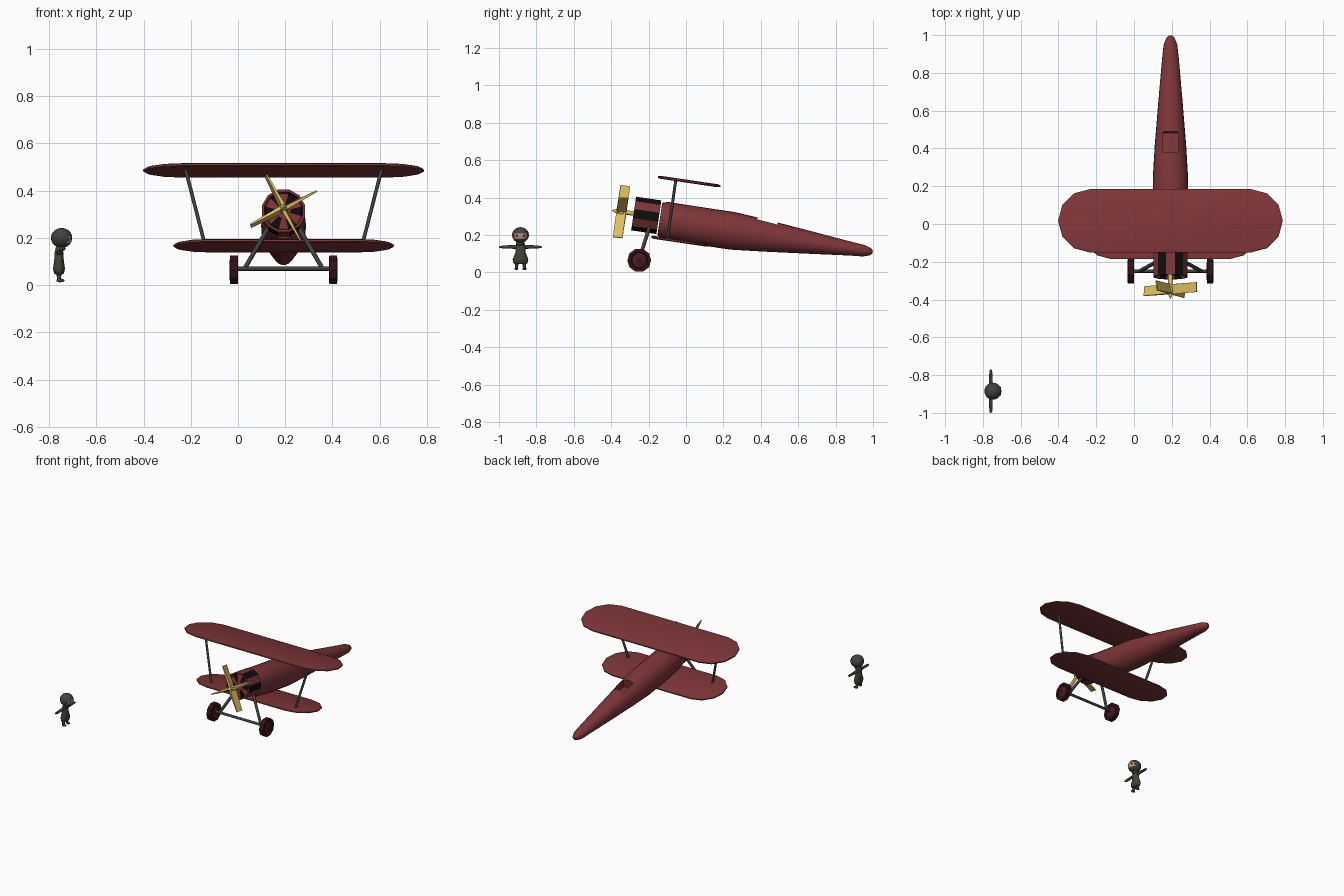
import bpy, bmesh, math
from mathutils import Vector, Matrix

cube = bpy.data.objects.get("Cube")
if cube:
    bpy.data.objects.remove(cube, do_unlink=True)

CX = 0.193                      # centre plane of the aircraft
TILT = math.radians(-8.4)       # nose-up attitude


def material(name, r, g, b):
    m = bpy.data.materials.new(name)
    m.use_nodes = True
    m.diffuse_color = (r, g, b, 1)
    m.node_tree.nodes["Principled BSDF"].inputs["Base Color"].default_value = (r, g, b, 1)
    return m


RED = material("brick red", 0.21, 0.036, 0.039)
BLACK = material("black", 0.004, 0.004, 0.004)
TYRE = material("dark maroon", 0.035, 0.006, 0.008)
HUB = material("wheel maroon", 0.07, 0.011, 0.018)
GREY = material("strut grey", 0.05, 0.053, 0.053)
YELLOW = material("wood yellow", 0.72, 0.52, 0.11)
OLIVE = material("uniform olive", 0.05, 0.056, 0.036)
HELMET = material("helmet grey", 0.05, 0.056, 0.05)
SKIN = material("skin", 0.55, 0.33, 0.2)


def finish(name, bm, mats, smooth=True, angle=35):
    bmesh.ops.recalc_face_normals(bm, faces=bm.faces)
    me = bpy.data.meshes.new(name)
    bm.to_mesh(me)
    bm.free()
    for m in mats:
        me.materials.append(m)
    ob = bpy.data.objects.new(name, me)
    bpy.context.collection.objects.link(ob)
    if smooth:
        bpy.ops.object.select_all(action="DESELECT")
        ob.select_set(True)
        bpy.context.view_layer.objects.active = ob
        bpy.ops.object.shade_smooth_by_angle(angle=math.radians(angle))
    return ob


def loft(name, rings, mats, rule=None, smooth=True, angle=35):
    """Skin closed rings of points; rule(ring, side) picks a material."""
    bm = bmesh.new()
    vs = [[bm.verts.new(p) for p in r] for r in rings]
    n = len(vs[0])
    for i in range(len(vs) - 1):
        for j in range(n):
            k = (j + 1) % n
            f = bm.faces.new((vs[i][j], vs[i][k], vs[i + 1][k], vs[i + 1][j]))
            f.material_index = rule(i, j) if rule else 0
    bm.faces.new(vs[0])
    bm.faces.new(vs[-1])
    return finish(name, bm, mats, smooth, angle)


def hoop(y, z, rx, rz, n=24, offset=0.0, tilt=TILT):
    """Ellipse across the aircraft, leaning with its attitude."""
    pts = []
    for i in range(n):
        a = math.tau * (i + offset) / n
        v = Matrix.Rotation(tilt, 3, "X") @ Vector((rx * math.cos(a), 0, rz * math.sin(a)))
        pts.append(v + Vector((CX, y, z)))
    return pts


def rod(name, a, b, r, mat, r2=None, n=8):
    a, b = Vector(a), Vector(b)
    q = (b - a).to_track_quat("Z", "Y")
    rings = [[p + q @ Vector((s * math.cos(math.tau * i / n), s * math.sin(math.tau * i / n), 0))
              for i in range(n)] for p, s in ((a, r), (b, r2 or r))]
    return loft(name, rings, [mat], angle=50)


def ball(name, centre, radii, mats, rule=None, seg=16):
    bm = bmesh.new()
    bmesh.ops.create_uvsphere(bm, u_segments=seg, v_segments=seg * 3 // 4, radius=1)
    for f in bm.faces:
        f.material_index = rule(f.calc_center_median()) if rule else 0
    bm.transform(Matrix.Translation(centre) @ Matrix.Diagonal((*radii, 1)))
    return finish(name, bm, mats, angle=60)


# Fuselage: y, z, half width, half height
body = [(-0.14, 0.285, 0.085, 0.088), (-0.11, 0.28, 0.092, 0.098), (0.05, 0.252, 0.095, 0.101),
        (0.25, 0.222, 0.093, 0.101), (0.42, 0.197, 0.083, 0.086), (0.65, 0.162, 0.064, 0.062),
        (0.88, 0.127, 0.044, 0.037), (0.95, 0.116, 0.036, 0.031), (0.985, 0.111, 0.022, 0.02),
        (0.998, 0.109, 0.008, 0.008)]
fuselage = loft("fuselage", [hoop(*s) for s in body], [RED])

# Cockpit opening cut into the upper fuselage
bm = bmesh.new()
bmesh.ops.create_cube(bm, size=1)
bm.transform(Matrix.Translation((CX, 0.435, 0.275)) @ Matrix.Rotation(TILT, 4, "X")
             @ Matrix.Diagonal((0.08, 0.11, 0.1, 1)))
cutter = finish("cockpit_cutter", bm, [RED], smooth=False)
cutter.hide_render = True
cut = fuselage.modifiers.new("cockpit", "BOOLEAN")
cut.object, cut.operation, cut.solver = cutter, "DIFFERENCE", "EXACT"
bpy.ops.object.select_all(action="DESELECT")
bpy.context.view_layer.objects.active = fuselage
fuselage.select_set(True)
bpy.ops.object.modifier_apply(modifier=cut.name)
bpy.data.objects.remove(cutter, do_unlink=True)


# Engine cowl with alternating panels, and its recessed front
def axis(y):
    return 0.315 - 0.147 * (y + 0.28)


cowl = [(-0.145, 0.094), (-0.28, 0.094), (-0.28, 0.084), (-0.262, 0.078), (-0.268, 0.03)]
loft("engine_cowl", [hoop(y, axis(y), r, r, 12, 0.5) for y, r in cowl], [RED, BLACK],
     rule=lambda i, j: j % 2 if i != 1 else 0, smooth=False)

# Propeller: shaft, spinner and four blades
shaft = [(-0.265, 0.012), (-0.33, 0.012), (-0.335, 0.02), (-0.36, 0.018), (-0.395, 0.002)]
loft("spinner", [hoop(y, axis(y), r, r, 12) for y, r in shaft], [YELLOW])
hub = Matrix.Translation((CX, -0.345, axis(-0.345))) @ Matrix.Rotation(TILT, 4, "X")
for k in range(4):
    turn = hub @ Matrix.Rotation(-math.radians(28 + 90 * k), 4, "Y")
    rings = []
    for x, half, pitch in ((0.008, 0.008, 12), (0.158, 0.003, 6)):
        twist = turn @ Matrix.Rotation(math.radians(pitch), 4, "X")
        rings.append([twist @ Vector((x, sy * 0.026, sz * half))
                      for sy, sz in ((-1, -1), (1, -1), (1, 1), (-1, 1))])
    loft("propeller_blade", rings, [YELLOW], smooth=False)


# Wings: thin plates with rounded tips and chamfered edges
def wing(name, y, z, half_span, half_chord):
    m = Matrix.Translation((CX, y, z)) @ Matrix.Rotation(TILT, 4, "X")
    rings = []
    for h, inset in ((-0.008, 0.014), (-0.004, 0), (0.004, 0), (0.008, 0.014)):
        r = half_chord - inset
        ring = []
        for side in (1, -1):
            for i in range(7):
                a = math.pi * (i / 6 - 0.5)
                ring.append(m @ Vector((side * (half_span - half_chord + r * math.cos(a)),
                                        side * r * math.sin(a), h)))
        rings.append(ring)
    return loft(name, rings, [RED], angle=25)


wing("upper_wing", 0.017, 0.486, 0.595, 0.169)
wing("lower_wing", -0.033, 0.167, 0.467, 0.154)

# Struts, undercarriage and wheels on both sides
for side, label in ((1, "left"), (-1, "right")):
    rod(label + "_wing_strut", (CX + side * 0.415, -0.055, 0.49),
        (CX + side * 0.335, -0.1, 0.178), 0.008, GREY)
    rod(label + "_gear_strut", (CX + side * 0.055, -0.19, 0.26),
        (CX + side * 0.165, -0.25, 0.07), 0.01, GREY)
    wheel = []
    for x, r in ((-0.018, 0.012), (-0.012, 0.04), (-0.018, 0.046), (-0.016, 0.064),
                 (0.016, 0.064), (0.018, 0.046), (0.012, 0.04), (0.018, 0.012)):
        wheel.append([(CX + side * 0.21 + x, -0.25 + r * math.cos(math.tau * i / 10),
                       0.065 + r * math.sin(math.tau * i / 10)) for i in range(10)])
    loft(label + "_wheel", wheel, [TYRE, HUB], smooth=False,
         rule=lambda i, j: 1 if i in (0, 6) else 0)
rod("axle", (CX - 0.2, -0.25, 0.07), (CX + 0.2, -0.25, 0.07), 0.009, GREY)

# Pilot standing beside the aircraft, facing +x with arms out
PX, PY = -0.758, -0.885


def head_rule(c):
    return 1 if c.x > 0.3 and -0.55 < c.z < 0.2 and abs(c.y) < 0.75 else 0


ball("pilot_head", (PX + 0.011, PY, 0.2), (0.045, 0.045, 0.042), [HELMET, SKIN], head_rule, 24)
ball("pilot_collar", (PX + 0.006, PY, 0.155), (0.022, 0.024, 0.012), [OLIVE])
coat = [(0.158, 0.014, 0.02), (0.14, 0.018, 0.027), (0.11, 0.02, 0.026), (0.07, 0.025, 0.042),
        (0.05, 0.021, 0.038), (0.045, 0.014, 0.03)]
loft("pilot_coat", [[(PX + rx * math.cos(math.tau * i / 16), PY + ry * math.sin(math.tau * i / 16), z)
                     for i in range(16)] for z, rx, ry in coat], [OLIVE], angle=50)
for s, label in ((1, "left"), (-1, "right")):
    rod("pilot_%s_arm" % label, (PX, PY + s * 0.015, 0.137), (PX, PY + s * 0.1, 0.136), 0.011, OLIVE, 0.008)
    ball("pilot_%s_hand" % label, (PX, PY + s * 0.105, 0.136), (0.008, 0.01, 0.006), [HELMET], seg=8)
    rod("pilot_%s_leg" % label, (PX, PY + s * 0.02, 0.055), (PX, PY + s * 0.022, 0.02), 0.011, OLIVE, 0.008)
    ball("pilot_%s_boot" % label, (PX + 0.006, PY + s * 0.022, 0.02), (0.018, 0.011, 0.008), [HELMET], seg=8)
    ball("pilot_%s_eye" % label, (PX + 0.05, PY + s * 0.016, 0.198), (0.004, 0.008, 0.006), [BLACK], seg=8)
